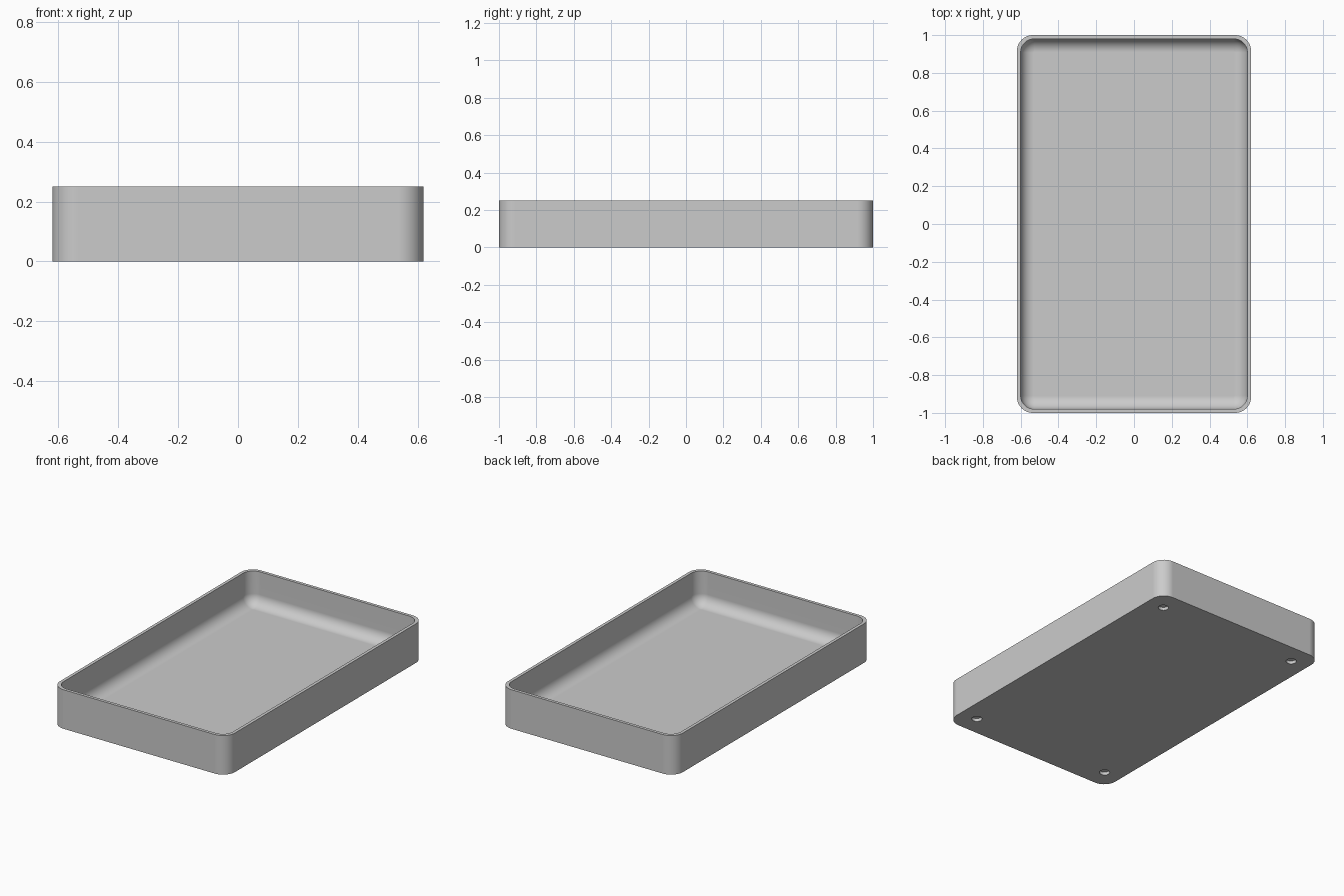
import bpy
import bmesh
from math import radians, sin, cos, pi

cube = bpy.data.objects.get("Cube")
if cube:
    bpy.data.objects.remove(cube, do_unlink=True)

HALF_X, HALF_Y, HEIGHT = 0.62, 1.0, 0.25
WALL, FLOOR, FILLET = 0.02, 0.035, 0.07
OUTER_R, INNER_R = 0.085, 0.072
CORNER_STEPS, FILLET_STEPS = 12, 10
HOLE_X, HOLE_Y, HOLE_R, HOLE_DEPTH = 0.5, 0.87, 0.031, 0.02

grey = bpy.data.materials.new("light grey plastic")
grey.use_nodes = True
colour = (0.6, 0.6, 0.6, 1)
grey.diffuse_color = colour
grey.node_tree.nodes["Principled BSDF"].inputs["Base Color"].default_value = colour


def rounded_ring(bm, inset, radius, z):
    """Ring of vertices round a rectangle with rounded corners."""
    ring = []
    cx, cy = HALF_X - inset - radius, HALF_Y - inset - radius
    for quarter, (sx, sy) in enumerate([(1, 1), (-1, 1), (-1, -1), (1, -1)]):
        for i in range(CORNER_STEPS + 1):
            a = (quarter + i / CORNER_STEPS) * pi / 2
            ring.append(bm.verts.new((sx * cx + radius * cos(a),
                                      sy * cy + radius * sin(a), z)))
    return ring


# Tray shell: outer wall, rim, inner wall, rounded floor edge
bm = bmesh.new()
rings = [rounded_ring(bm, 0, OUTER_R, 0),
         rounded_ring(bm, 0, OUTER_R, HEIGHT),
         rounded_ring(bm, WALL, INNER_R, HEIGHT)]
for i in range(FILLET_STEPS + 1):
    a = i / FILLET_STEPS * pi / 2
    step = FILLET * (1 - cos(a))
    rings.append(rounded_ring(bm, WALL + step, INNER_R - step,
                              FLOOR + FILLET * (1 - sin(a))))
for low, high in zip(rings, rings[1:]):
    n = len(low)
    for i in range(n):
        j = (i + 1) % n
        bm.faces.new((low[i], low[j], high[j], high[i]))
bm.faces.new(rings[0][::-1])
bm.faces.new(rings[-1])
bmesh.ops.recalc_face_normals(bm, faces=bm.faces)
mesh = bpy.data.meshes.new("tray")
bm.to_mesh(mesh)
bm.free()
mesh.materials.append(grey)
tray = bpy.data.objects.new("tray", mesh)
bpy.context.collection.objects.link(tray)

# Four shallow round sockets under the corners
bm = bmesh.new()
for sx in (-1, 1):
    for sy in (-1, 1):
        made = bmesh.ops.create_cone(bm, cap_ends=True, segments=32, radius1=HOLE_R,
                                     radius2=HOLE_R, depth=2 * HOLE_DEPTH)
        bmesh.ops.translate(bm, verts=made["verts"], vec=(sx * HOLE_X, sy * HOLE_Y, 0))
cutter_mesh = bpy.data.meshes.new("socket_cutter")
bm.to_mesh(cutter_mesh)
bm.free()
cutter_mesh.materials.append(grey)
cutter = bpy.data.objects.new("socket_cutter", cutter_mesh)
cutter.hide_render = True
bpy.context.collection.objects.link(cutter)

bpy.ops.object.select_all(action="DESELECT")
tray.select_set(True)
bpy.context.view_layer.objects.active = tray
cut = tray.modifiers.new("sockets", "BOOLEAN")
cut.operation = "DIFFERENCE"
cut.solver = "EXACT"
cut.object = cutter
bpy.ops.object.modifier_apply(modifier=cut.name)
bpy.data.objects.remove(cutter, do_unlink=True)

# Smooth curves with flat walls and floor
bpy.ops.object.shade_smooth_by_angle(angle=radians(30))
flat = tray.modifiers.new("flat faces", "WEIGHTED_NORMAL")
flat.keep_sharp = True
